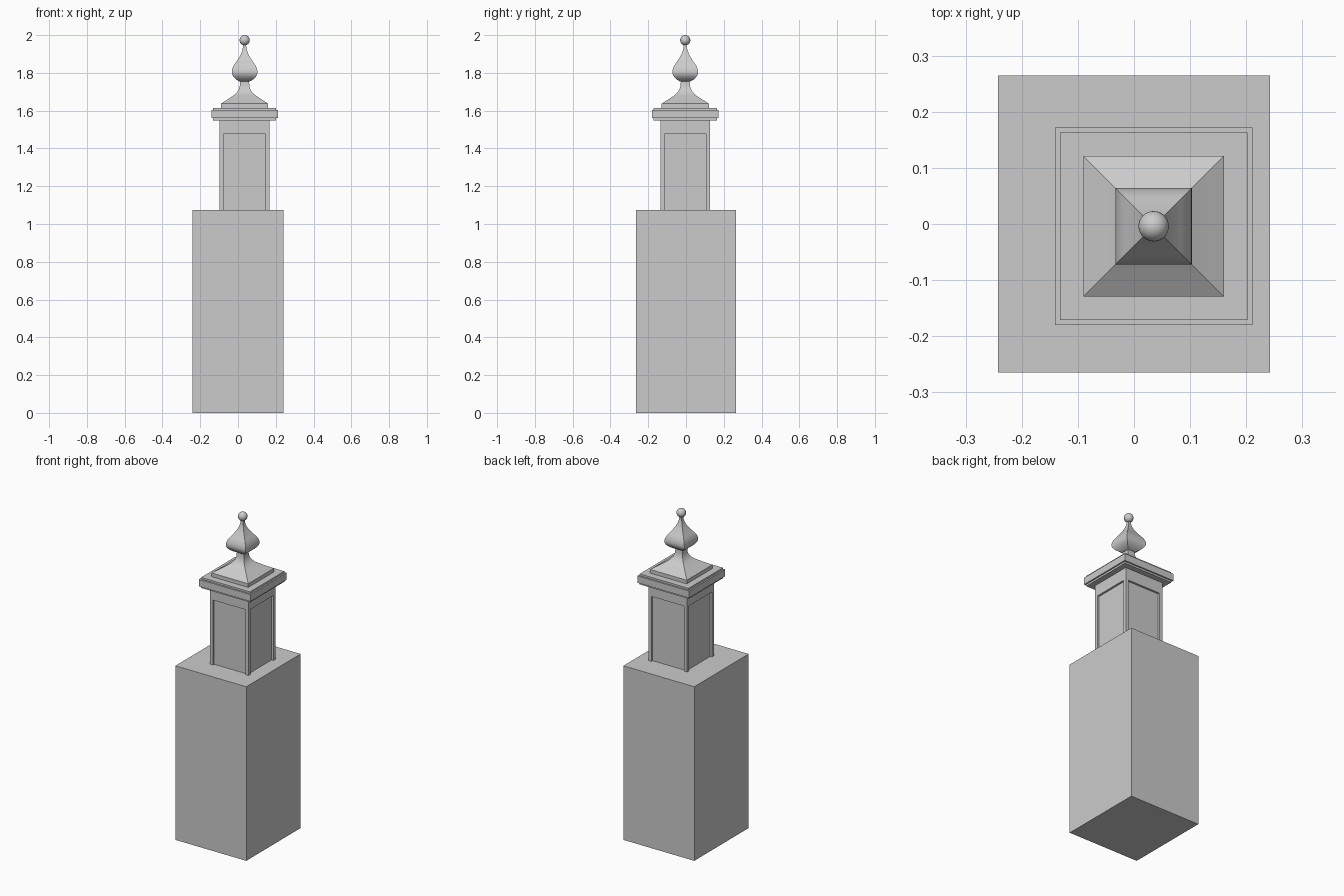
import bpy, bmesh
from mathutils import Vector

if "Cube" in bpy.data.objects:
    bpy.data.objects.remove(bpy.data.objects["Cube"])

CX, CY = 0.035, -0.004   # axis of the upper post


def finish(name, bm):
    bmesh.ops.recalc_face_normals(bm, faces=bm.faces)
    me = bpy.data.meshes.new(name)
    bm.to_mesh(me)
    bm.free()
    ob = bpy.data.objects.new(name, me)
    bpy.context.collection.objects.link(ob)
    return ob


def add_box(bm, center, half):
    verts = bmesh.ops.create_cube(bm, size=1)['verts']
    for v in verts:
        v.co = Vector(center) + Vector([v.co[i] * 2 * half[i] for i in range(3)])


def box(name, x, y, z0, z1, hx, hy):
    bm = bmesh.new()
    add_box(bm, (x, y, (z0 + z1) / 2), (hx, hy, (z1 - z0) / 2))
    return finish(name, bm)


def spline(points, steps=4):
    # Catmull-Rom curve through the profile points
    p = [Vector(q) for q in points]
    p = [2 * p[0] - p[1]] + p + [2 * p[-1] - p[-2]]
    out = []
    for i in range(1, len(p) - 2):
        a, b, c, d = p[i - 1:i + 3]
        for s in range(steps):
            t = s / steps
            out.append(0.5 * (2 * b + (c - a) * t + (2 * a - 5 * b + 4 * c - d) * t * t
                              + (3 * b - a - 3 * c + d) * t ** 3))
    return out + [p[-2]]


def square_loft(name, profile):
    # stack square rings of (half width, height)
    bm = bmesh.new()
    rings = [[bm.verts.new((CX + sx * h, CY + sy * h, z))
              for sx, sy in ((-1, -1), (1, -1), (1, 1), (-1, 1))] for h, z in profile]
    for a, b in zip(rings, rings[1:]):
        for i in range(4):
            j = (i + 1) % 4
            bm.faces.new((a[i], a[j], b[j], b[i]))
    bm.faces.new(rings[0])
    bm.faces.new(rings[-1])
    return finish(name, bm)


def smooth(ob):
    bpy.ops.object.select_all(action='DESELECT')
    ob.select_set(True)
    bpy.context.view_layer.objects.active = ob
    bpy.ops.object.shade_smooth_by_angle()


# Plain lower block
box("base_block", 0, 0, 0, 1.075, 0.242, 0.265)

# Shaft with a recessed panel on each side
S, P, D = 0.132, 0.111, 0.012
shaft = box("panelled_shaft", CX, CY, 1.075, 1.55, S, S)
bm = bmesh.new()
for s in (-1, 1):
    add_box(bm, (CX + s * S, CY, 1.263), (D, P, 0.213))
    add_box(bm, (CX, CY + s * S, 1.263), (P, D, 0.213))
cutter = finish("panel_cutter", bm)
cutter.hide_render = True
cutter.hide_viewport = True
mod = shaft.modifiers.new("panels", 'BOOLEAN')
mod.object = cutter
mod.solver = 'EXACT'

# Stepped cap
square_loft("stepped_cap", [(0.167, 1.549), (0.167, 1.56), (0.176, 1.56), (0.176, 1.603),
                            (0.167, 1.603), (0.167, 1.614)])

# Concave roof rising to the neck
roof = spline([(0.125, 1.637), (0.077, 1.668), (0.045, 1.692), (0.028, 1.72), (0.023, 1.757)])
smooth(square_loft("concave_roof", [(0.125, 1.612)] + [tuple(v) for v in roof]))

# Square onion finial
bulb = spline([(0.026, 1.754), (0.046, 1.766), (0.062, 1.784), (0.068, 1.806), (0.060, 1.835),
               (0.040, 1.865), (0.022, 1.895), (0.011, 1.925), (0.007, 1.955)])
smooth(square_loft("onion_finial", [tuple(v) for v in bulb]))

# Ball on the tip
bm = bmesh.new()
bmesh.ops.create_uvsphere(bm, u_segments=32, v_segments=16, radius=0.027)
bmesh.ops.translate(bm, verts=bm.verts, vec=(CX, CY, 1.973))
smooth(finish("tip_ball", bm))
